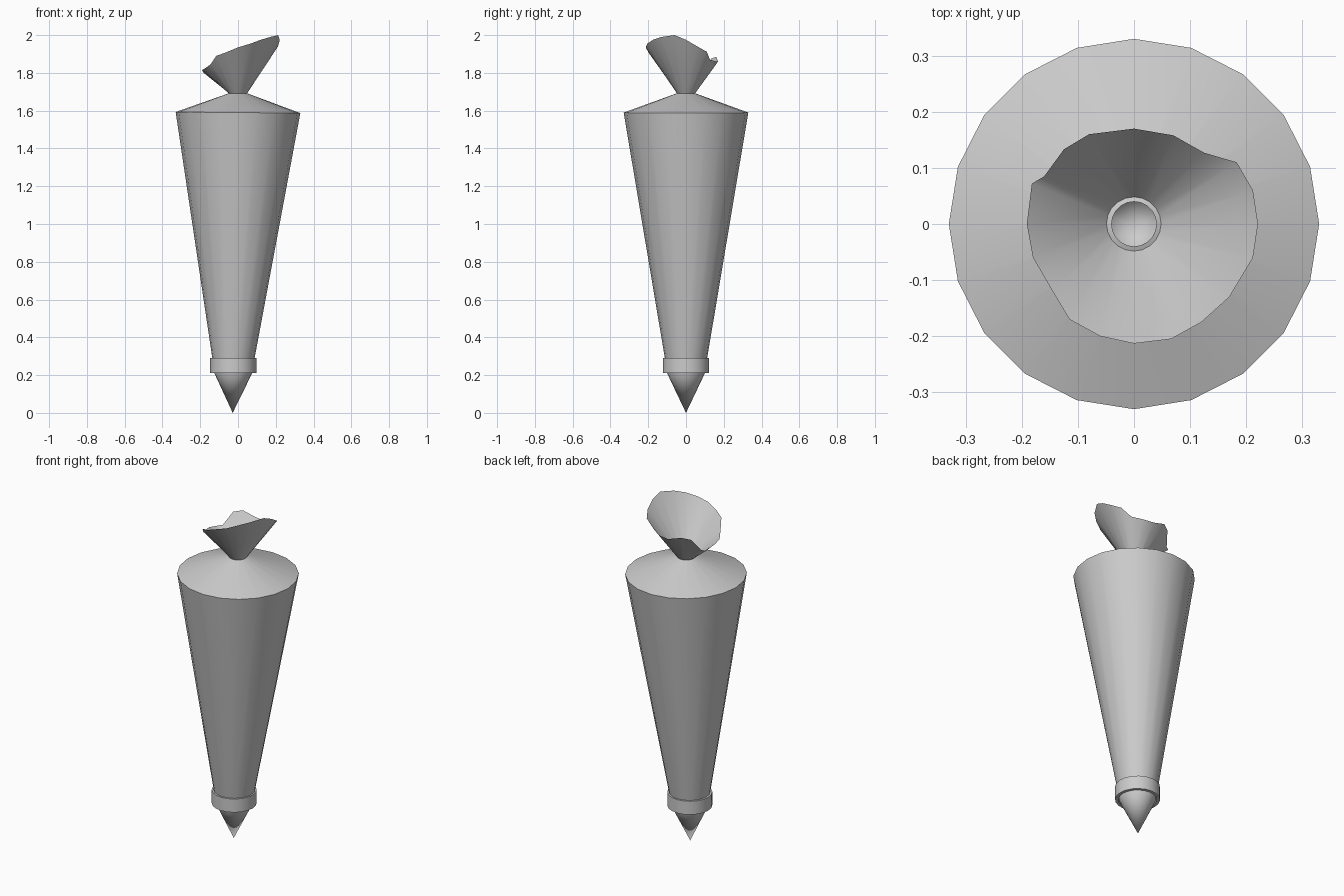
import bpy, math
from math import radians, cos, sin

if "Cube" in bpy.data.objects:
    bpy.data.objects.remove(bpy.data.objects["Cube"])

N = 20  # sides of every round part


def ring(x, r, z, tilt=0.0):
    """One horizontal loop of points, centred on (x, 0)."""
    return [(x + r * cos(2 * math.pi * i / N), r * sin(2 * math.pi * i / N),
             z + tilt * cos(2 * math.pi * i / N)) for i in range(N)]


def loft(name, loops, angle, closed=False):
    """Skin a list of loops; a loop of one point makes a fan."""
    verts, starts = [], []
    for lp in loops:
        starts.append((len(verts), len(lp)))
        verts += lp
    faces = []
    pairs = list(zip(starts, starts[1:]))
    if closed:
        pairs.append((starts[-1], starts[0]))
    for (a, na), (b, nb) in pairs:
        for i in range(N):
            j = (i + 1) % N
            if na == 1:
                faces.append((a, b + j, b + i))
            elif nb == 1:
                faces.append((a + i, a + j, b))
            else:
                faces.append((a + i, a + j, b + j, b + i))
    mesh = bpy.data.meshes.new(name)
    mesh.from_pydata(verts, [], faces)
    obj = bpy.data.objects.new(name, mesh)
    bpy.context.collection.objects.link(obj)
    bpy.ops.object.select_all(action='DESELECT')
    obj.select_set(True)
    bpy.context.view_layer.objects.active = obj
    bpy.ops.object.shade_smooth_by_angle(angle=radians(angle))
    return obj


# Tapered bag with sloping shoulder, leaning slightly at the bottom
loft("bag_body", [ring(-0.025, 0.105, 0.25), ring(-0.024, 0.112, 0.29),
                  ring(0, 0.33, 1.59, -0.003), ring(0, 0.04, 1.695)], 30)

# Gathered open top: ragged rim (x, y, z), starting at +x going round
rim = [(.221, 0, 1.975), (.212, .06, 1.94), (.183, .11, 1.912), (.125, .127, 1.87),
       (.07, .158, 1.86), (0, .17, 1.86), (-.08, .16, 1.885), (-.125, .133, 1.875),
       (-.16, .085, 1.805), (-.182, .072, 1.80), (-.191, 0, 1.815), (-.18, -.06, 1.82),
       (-.145, -.12, 1.845), (-.115, -.17, 1.89), (-.06, -.2, 1.91), (0, -.213, 1.935),
       (.066, -.205, 1.955), (.12, -.175, 1.975), (.17, -.13, 1.99), (.212, -.06, 2.0)]
loft("gathered_top", [[(0, 0, 1.63)], ring(0, 0.047, 1.69), rim], 60)

# Collar around the nozzle
loft("nozzle_collar", [ring(-0.025, 0.122, 0.21), ring(-0.025, 0.122, 0.29),
                       ring(-0.025, 0.105, 0.29), ring(-0.025, 0.105, 0.21)], 30, True)

# Pointed nozzle
loft("nozzle_tip", [[(-0.028, 0, 0)], ring(-0.025, 0.1, 0.21),
                    ring(-0.025, 0.105, 0.25)], 180)
